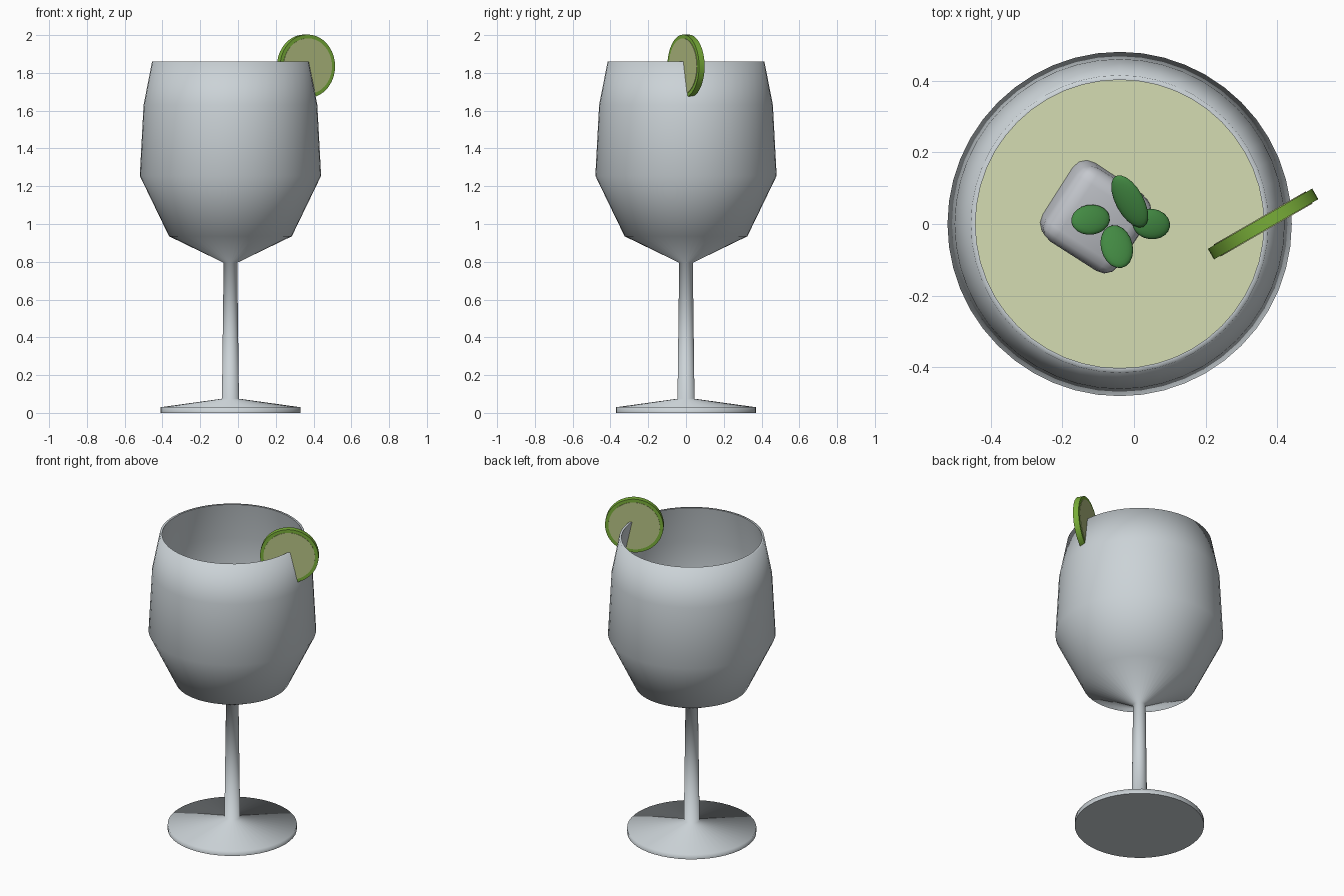
import bpy, bmesh, math
from mathutils import Vector, Matrix

if "Cube" in bpy.data.objects:
    bpy.data.objects.remove(bpy.data.objects["Cube"])

AXIS_X = -0.04   # the glass stands slightly left because the lime overhangs
SEG = 48


def mat(name, rgb):
    m = bpy.data.materials.new(name)
    m.diffuse_color = (*rgb, 1)
    m.use_nodes = True
    m.node_tree.nodes["Principled BSDF"].inputs["Base Color"].default_value = m.diffuse_color
    return m


GLASS = mat("glass_grey", (0.60, 0.65, 0.68))
DRINK = mat("pale_lime_drink", (0.66, 0.72, 0.45))
RIND = mat("lime_rind", (0.19, 0.42, 0.04))
FLESH = mat("lime_flesh", (0.47, 0.54, 0.23))
MINT = mat("mint_green", (0.055, 0.25, 0.055))
ICE = mat("ice", (0.56, 0.58, 0.62))


def finish(name, bm, material, angle):
    bmesh.ops.recalc_face_normals(bm, faces=bm.faces)
    me = bpy.data.meshes.new(name)
    bm.to_mesh(me)
    bm.free()
    me.materials.append(material)
    ob = bpy.data.objects.new(name, me)
    bpy.context.collection.objects.link(ob)
    bpy.ops.object.select_all(action='DESELECT')
    ob.select_set(True)
    bpy.context.view_layer.objects.active = ob
    bpy.ops.object.shade_smooth_by_angle(angle=math.radians(angle))
    return ob


def lathe(name, profile, material, angle):
    """Spin an (r, z) profile that starts and ends on the axis."""
    bm = bmesh.new()
    vs = [bm.verts.new((r, 0, z)) for r, z in profile]
    es = [bm.edges.new(p) for p in zip(vs, vs[1:])]
    bmesh.ops.spin(bm, geom=vs + es, cent=(0, 0, 0), axis=(0, 0, 1),
                   angle=math.tau, steps=SEG)
    bmesh.ops.remove_doubles(bm, verts=bm.verts, dist=1e-4)
    bmesh.ops.translate(bm, verts=bm.verts, vec=(AXIS_X, 0, 0))
    return finish(name, bm, material, angle)


# Glass: foot, stem and thin-walled bowl in one profile
lathe("wine_glass", [
    (0, 0), (0.37, 0), (0.37, 0.03), (0.045, 0.075), (0.036, 0.795),
    (0.325, 0.935), (0.48, 1.255), (0.46, 1.63), (0.415, 1.86),
    (0.402, 1.86), (0.446, 1.628), (0.465, 1.257), (0.314, 0.947),
    (0, 0.81)], GLASS, 84)

# Drink filling the lower bowl
lathe("drink", [(0, 0.815), (0.31, 0.95), (0.462, 1.257), (0.456, 1.40),
                (0, 1.40)], DRINK, 40)


# Lime slice on the rim: rind wheel with a slightly proud flesh disc
def disc(name, radius, depth, material):
    bm = bmesh.new()
    bmesh.ops.create_cone(bm, cap_ends=True, segments=40, radius1=radius,
                          radius2=radius, depth=depth)
    place = (Matrix.Translation((0.36, 0, 1.835))
             @ Matrix.Rotation(math.radians(30), 4, 'Z')
             @ Matrix.Rotation(math.radians(90), 4, 'X'))
    bmesh.ops.transform(bm, matrix=place, verts=bm.verts)
    return finish(name, bm, material, 40)


disc("lime_rind", 0.168, 0.034, RIND)
disc("lime_flesh", 0.148, 0.039, FLESH)

# Tilted rounded ice cube
bm = bmesh.new()
bmesh.ops.create_cube(bm, size=0.245)
bmesh.ops.bevel(bm, geom=bm.edges[:], offset=0.045, segments=3, profile=0.5,
                affect='EDGES')
tilt = Matrix.Rotation(0.2, 4, Vector((0.8, 0.5, 0)))
bmesh.ops.transform(bm, verts=bm.verts, matrix=Matrix.Translation((-0.11, 0.025, 1.39))
                    @ tilt @ Matrix.Rotation(math.radians(-33), 4, 'Z'))
finish("ice_cube", bm, ICE, 40)

# Mint sprig: x, y, z, heading, length, width, pitch, roll
leaves = [(-0.121, 0.012, 1.54, 10, 0.112, 0.085, 15, -10),
          (-0.012, 0.063, 1.57, -62, 0.165, 0.08, 12, 15),
          (-0.048, -0.063, 1.54, 102, 0.128, 0.09, 18, 10),
          (0.048, 0.0, 1.53, -8, 0.108, 0.085, 12, 0)]
for i, (x, y, z, head, ln, wd, pitch, roll) in enumerate(leaves):
    bm = bmesh.new()
    bmesh.ops.create_uvsphere(bm, u_segments=20, v_segments=12, radius=0.5)
    m = (Matrix.Translation((x, y, z))
         @ Matrix.Rotation(math.radians(head), 4, 'Z')
         @ Matrix.Rotation(math.radians(pitch), 4, 'Y')
         @ Matrix.Rotation(math.radians(roll), 4, 'X')
         @ Matrix.Diagonal((ln, wd, 0.03, 1)))
    bmesh.ops.transform(bm, matrix=m, verts=bm.verts)
    finish(f"mint_leaf_{i + 1}", bm, MINT, 60)
